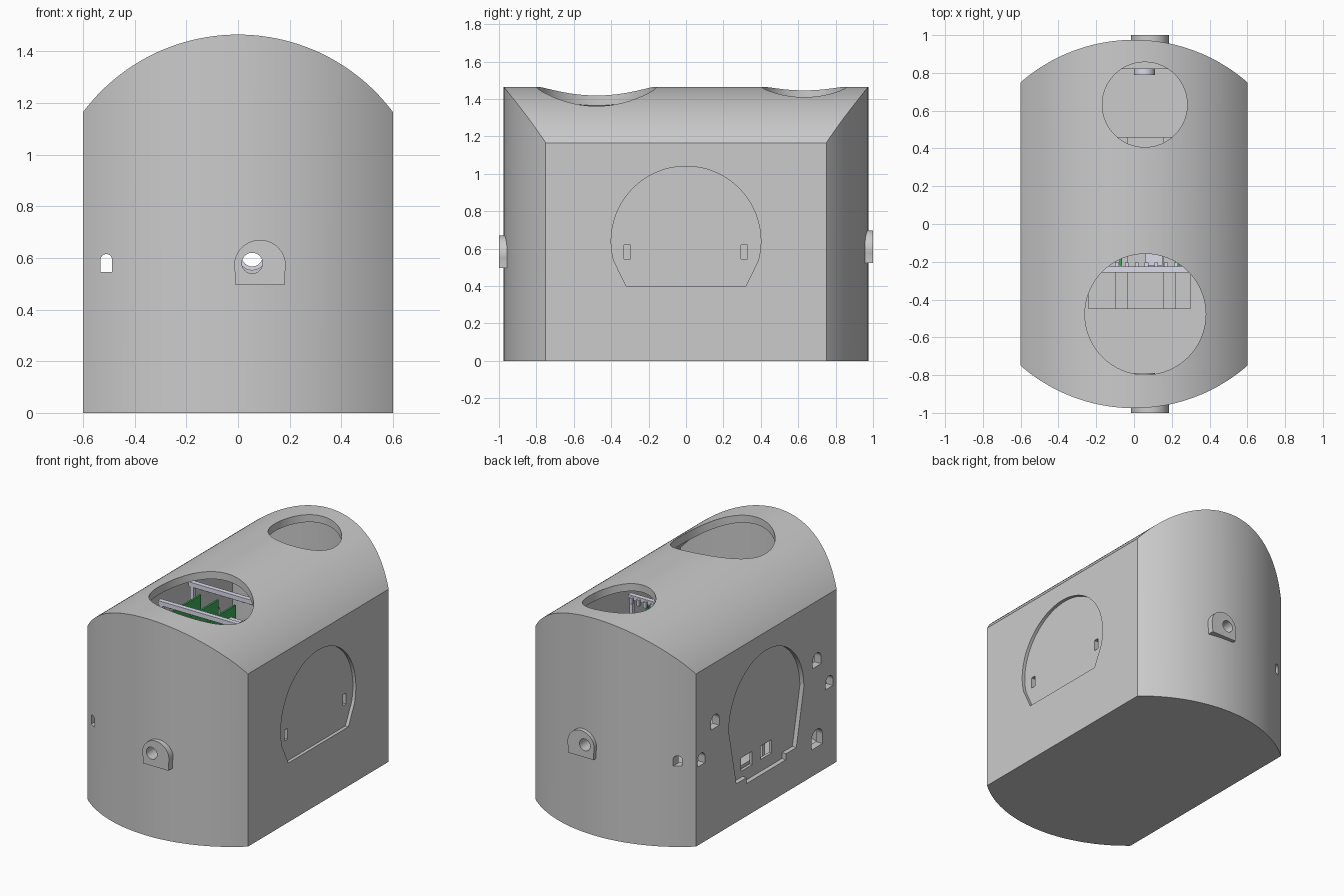
import bpy, bmesh, math
from math import cos, sin, radians, sqrt, atan2

if "Cube" in bpy.data.objects:
    bpy.data.objects.remove(bpy.data.objects["Cube"])


def arc(cx, cy, r, a0, a1, n=32):
    return [(cx + r * cos(radians(a0 + (a1 - a0) * i / n)),
             cy + r * sin(radians(a0 + (a1 - a0) * i / n))) for i in range(n + 1)]


def prism(name, pts, axis, a, b, color=None):
    """Extrude a 2D outline along an axis from a to b."""
    place = {'x': lambda p, q, t: (t, p, q), 'y': lambda p, q, t: (p, t, q),
             'z': lambda p, q, t: (p, q, t)}[axis]
    bm = bmesh.new()
    lo = [bm.verts.new(place(p, q, a)) for p, q in pts]
    hi = [bm.verts.new(place(p, q, b)) for p, q in pts]
    bm.faces.new(lo)
    bm.faces.new(hi)
    n = len(pts)
    for i in range(n):
        j = (i + 1) % n
        bm.faces.new((lo[i], lo[j], hi[j], hi[i]))
    bmesh.ops.recalc_face_normals(bm, faces=bm.faces)
    me = bpy.data.meshes.new(name)
    bm.to_mesh(me)
    bm.free()
    ob = bpy.data.objects.new(name, me)
    bpy.context.collection.objects.link(ob)
    if color:
        me.materials.append(color)
    return ob


def rect(x0, x1, y0, y1):
    return [(x0, y0), (x1, y0), (x1, y1), (x0, y1)]


def box(name, x0, x1, y0, y1, z0, z1, color=None):
    return prism(name, rect(x0, x1, y0, y1), 'z', z0, z1, color)


def circle(cx, cy, r, n=48):
    return arc(cx, cy, r, 0, 360, n)[:-1]


def arched(cx, bottom, w, h):
    """Round-topped slot outline."""
    r = w / 2
    return [(cx - r, bottom), (cx + r, bottom)] + arc(cx, bottom + h - r, r, 0, 180, 16)


def boolean(ob, cutter, op='DIFFERENCE'):
    m = ob.modifiers.new('cut', 'BOOLEAN')
    m.object, m.operation, m.solver = cutter, op, 'EXACT'
    bpy.context.view_layer.objects.active = ob
    bpy.ops.object.modifier_apply(modifier=m.name)
    bpy.data.objects.remove(cutter)


def vault(name, t):
    """Arched-roof block with bowed ends, inset by t on every side."""
    w = 0.6 - t
    r, cz = 0.75 - t, 0.715
    a = math.degrees(math.acos(w / r))
    ob = prism(name, [(-w, t), (w, t)] + arc(0, cz, r, a, 180 - a, 64), 'y', -1.2, 1.2)
    r, cy = 0.9125 - t, 0.0625
    a = math.degrees(math.acos(w / r))
    plan = arc(0, cy, r, a, 180 - a, 64) + arc(0, -cy, r, 180 + a, 360 - a, 64)
    boolean(ob, prism('plan_cutter', plan, 'z', -0.5 if t == 0 else t - 0.5, 2), 'INTERSECT')
    return ob


def material(name, c):
    m = bpy.data.materials.new(name)
    m.diffuse_color = (*c, 1)
    m.use_nodes = True
    m.node_tree.nodes["Principled BSDF"].inputs["Base Color"].default_value = m.diffuse_color
    return m


pale = material('pale_plastic', (0.72, 0.72, 0.84))
green = material('board_green', (0.05, 0.42, 0.1))

# hollow housing
housing = vault('housing', 0)
boolean(housing, vault('cavity', 0.05))

# round roof openings
for x, y, r in ((0.06, -0.478, 0.32), (0.057, 0.632, 0.225)):
    boolean(housing, prism('roof_cutter', circle(x, y, r, 64), 'z', 1.15, 1.8))

# recessed panels on both sides
right = arc(0, 0.64, 0.4, -15, 195, 64) + [(-0.32, 0.4), (0.32, 0.4)]
boolean(housing, prism('right_recess', right, 'x', 0.578, 0.8))
left = arc(0, 0.64, 0.4, 0, 180, 64) + [(-0.32, 0.26), (-0.21, 0.26), (-0.21, 0.22),
                                       (0.21, 0.22), (0.21, 0.26), (0.32, 0.26)]
boolean(housing, prism('left_recess', left, 'x', -0.8, -0.57))

# latch slots on the right, connector windows on the left
for y in (-0.315, 0.312):
    boolean(housing, prism('slot', rect(y - 0.017, y + 0.017, 0.545, 0.62), 'x', 0.5, 0.8))
for y in (0.17, -0.04):
    boolean(housing, prism('window', rect(y - 0.06, y + 0.06, 0.3, 0.39), 'x', -0.8, -0.5))

# arched ports on the left side and through both ends
for y, z, s in ((0.547, 0.77, 0.09), (0.695, 0.57, 0.08), (-0.54, 0.77, 0.09),
                (-0.67, 0.57, 0.08), (-0.54, 0.24, 0.12)):
    boolean(housing, prism('port', arched(y, z - s / 2, s, s), 'x', -0.8, -0.5))
boolean(housing, prism('end_port', arched(-0.51, 0.545, 0.045, 0.07), 'y', -1.2, 1.2))

# cable bosses outside and mounting pads inside each end
smooth = [housing]
for side, z, tag in ((-1, 0.57, 'front'), (1, 0.597, 'back')):
    bore = circle(0.055, z + 0.01, 0.04)
    boolean(housing, prism('bore', bore, 'y', side * 0.7, side * 1.2))
    a = -math.degrees(math.asin(0.075 / 0.1)) * 0.35
    d = arc(0.085, z, 0.1, a, 180 - a, 40) + [(-0.01, z - 0.075), (0.18, z - 0.075)]
    boss = prism(tag + '_boss', d, 'y', side * 0.94, side * 1.0)
    boolean(boss, prism('bore', bore, 'y', side * 0.7, side * 1.2))
    pad = box(tag + '_pad', -0.1, 0.2, *sorted((side * 0.82, side * 0.945)), z - 0.11, z + 0.13)
    boolean(pad, prism('bore', bore, 'y', side * 0.7, side * 1.2))
    nut = prism(tag + '_nut', circle(0.055, z + 0.01, 0.055), 'y', side * 0.79, side * 0.83, pale)
    boolean(nut, prism('bore', bore, 'y', side * 0.7, side * 1.2))
    smooth += [boss, nut]

# circuit rack: pale rails with pins, green boards, posts
for y, tag in ((-0.24, 'front'), (0.09, 'back')):
    box(tag + '_top_rail', -0.42, 0.36, y - 0.016, y + 0.016, 1.17, 1.2, pale)
    box(tag + '_low_rail', -0.42, 0.36, y - 0.016, y + 0.016, 0.72, 0.75, pale)
    for x in (-0.40, 0.34):
        box(tag + '_post', x - 0.012, x + 0.012, y - 0.012, y + 0.012, 0.05, 1.18, pale)
    for i in range(14):
        x = -0.36 + i * 0.052
        box(tag + '_pin', x, x + 0.02, y + 0.016, y + 0.035, 1.15, 1.19, pale)
for i, x in enumerate((-0.33, -0.2, -0.07, 0.11, 0.24)):
    box('circuit_board', x - 0.006, x + 0.006, -0.22, 0.07, 0.74, 1.14, green)
box('plug', 0.06, 0.15, -0.22, -0.16, 1.1, 1.18, pale)

# floor tray and ribs
box('floor_tray', -0.24, 0.3, -0.45, 0.46, 0.045, 0.07)
for x in (-0.1, 0.155):
    box('floor_rib', x, x + 0.065, -0.45, 0.46, 0.06, 0.14)

bpy.ops.object.select_all(action='DESELECT')
for ob in smooth:
    ob.select_set(True)
bpy.context.view_layer.objects.active = housing
bpy.ops.object.shade_smooth_by_angle(angle=radians(25))
